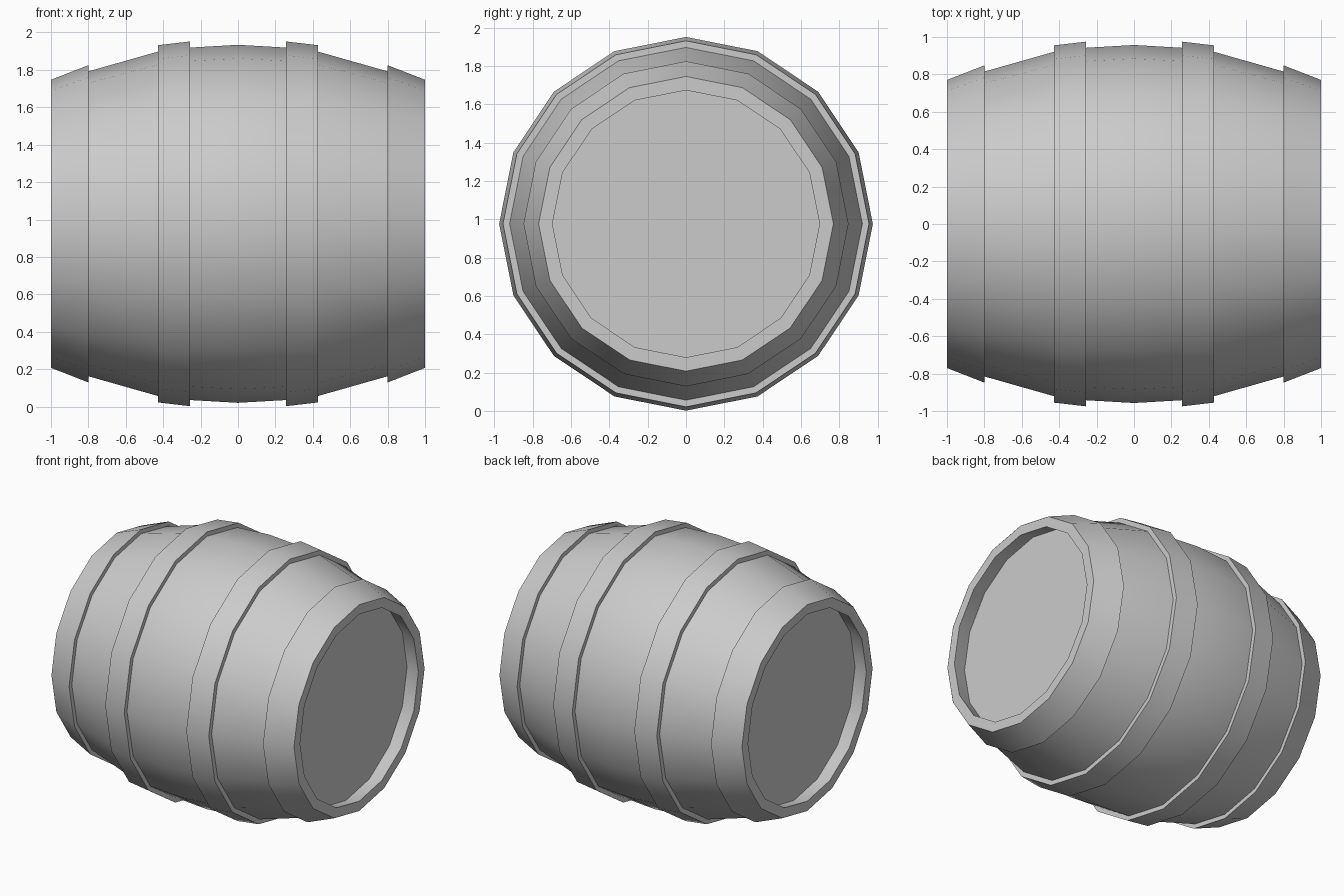
import bpy, bmesh
from math import sin, cos, pi, radians

if "Cube" in bpy.data.objects:
    bpy.data.objects.remove(bpy.data.objects["Cube"])

SIDES = 16
AXIS_Z = 0.977


def lathe(name, profile):
    """Revolve a closed (x, radius) profile around the barrel's x axis."""
    bm = bmesh.new()
    rings = []
    for x, r in profile:
        rings.append([bm.verts.new((x, r * cos(2 * pi * i / SIDES),
                                    AXIS_Z + r * sin(2 * pi * i / SIDES)))
                      for i in range(SIDES)])
    for k, a in enumerate(rings):
        b = rings[(k + 1) % len(rings)]
        for i in range(SIDES):
            j = (i + 1) % SIDES
            bm.faces.new((a[i], a[j], b[j], b[i]))
    finish(name, bm)


def head(name, x, r):
    """Flat round lid closing one end."""
    bm = bmesh.new()
    ring = [bm.verts.new((x, r * cos(2 * pi * i / SIDES),
                          AXIS_Z + r * sin(2 * pi * i / SIDES)))
            for i in range(SIDES)]
    face = bm.faces.new(ring)
    face.normal_update()
    if face.normal.x * x < 0:
        face.normal_flip()
    finish(name, bm, False)


def finish(name, bm, recalc=True):
    if recalc:
        bmesh.ops.recalc_face_normals(bm, faces=bm.faces)
    mesh = bpy.data.meshes.new(name)
    bm.to_mesh(mesh)
    bm.free()
    ob = bpy.data.objects.new(name, mesh)
    bpy.context.collection.objects.link(ob)
    bpy.ops.object.select_all(action='DESELECT')
    ob.select_set(True)
    bpy.context.view_layer.objects.active = ob
    bpy.ops.object.shade_smooth_by_angle(angle=radians(30))


# Hollow stave wall: outer bulge one way, inner wall back
half = [(0.26, 0.942), (0.43, 0.92), (0.8, 0.815), (1.0, 0.769)]
outer = [(-x, r) for x, r in reversed(half)] + [(0, 0.957)] + half
inner = [(x, r - 0.072) for x, r in reversed(outer)]
lathe("barrel_staves", outer + inner)

# Hoops and recessed heads, mirrored on both ends
for side, s in (("left", -1), ("right", 1)):
    lathe(side + "_middle_hoop",
          [(s * 0.256, 0.975), (s * 0.427, 0.955), (s * 0.427, 0.915), (s * 0.256, 0.935)])
    lathe(side + "_end_hoop",
          [(s * 0.8, 0.848), (s * 1.0, 0.77), (s * 0.8, 0.80)])
    head(side + "_head", s * 0.89, 0.721)
